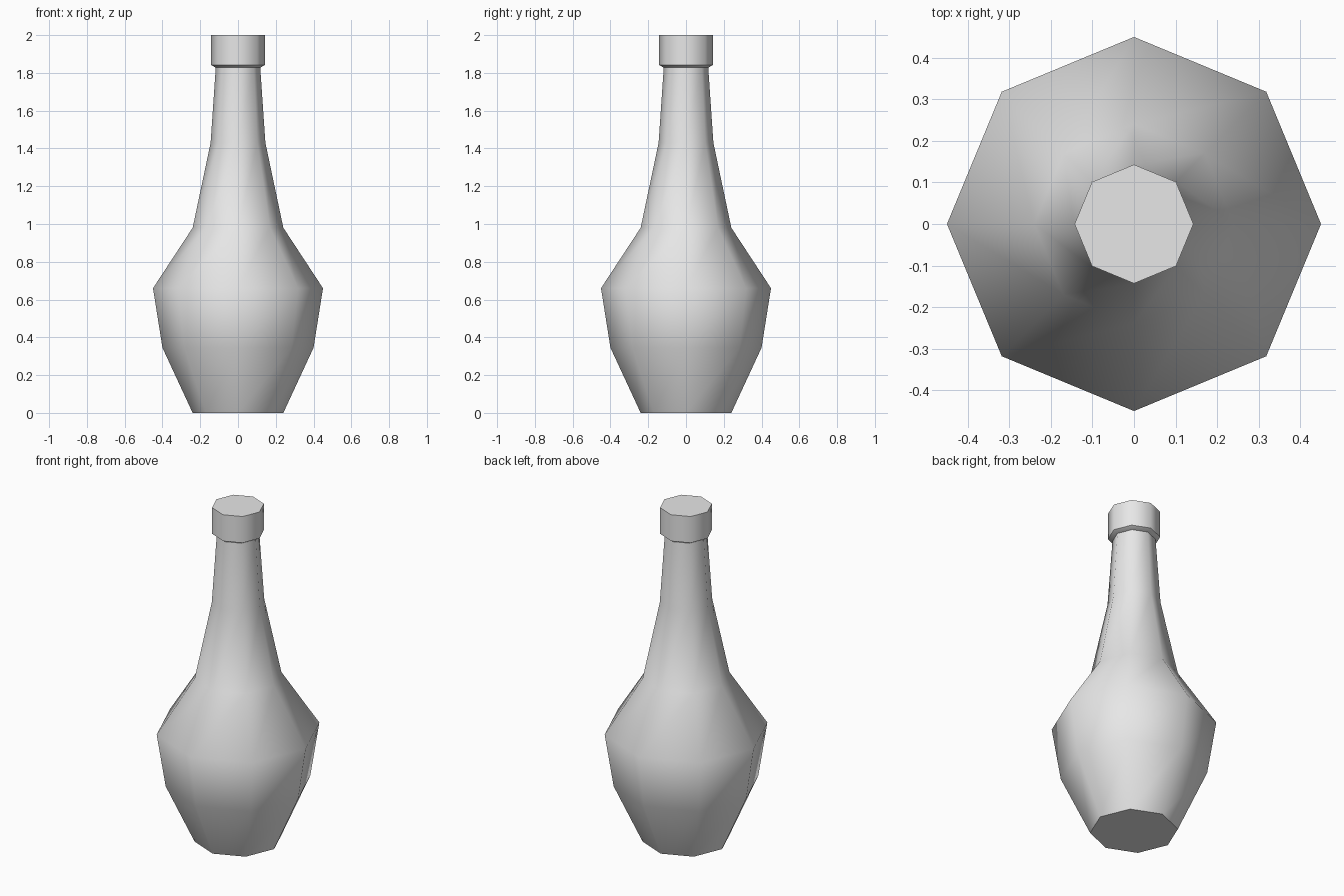
import bpy, bmesh, math

cube = bpy.data.objects.get("Cube")
if cube:
    bpy.data.objects.remove(cube, do_unlink=True)

SIDES = 8

grey = bpy.data.materials.new("plain_grey")
grey.use_nodes = True
colour = (0.8, 0.8, 0.8, 1)
grey.diffuse_color = colour
grey.node_tree.nodes["Principled BSDF"].inputs["Base Color"].default_value = colour


def lathe(name, profile):
    """Closed eight-sided solid from (radius, height) pairs, bottom to top."""
    bm = bmesh.new()
    rings = []
    for r, z in profile:
        angles = [math.tau * i / SIDES for i in range(SIDES)]
        rings.append([bm.verts.new((r * math.cos(a), r * math.sin(a), z)) for a in angles])
    for low, high in zip(rings, rings[1:]):
        for i in range(SIDES):
            j = (i + 1) % SIDES
            bm.faces.new((low[i], low[j], high[j], high[i]))
    bm.faces.new(rings[0][::-1])
    bm.faces.new(rings[-1])
    mesh = bpy.data.meshes.new(name)
    bm.to_mesh(mesh)
    bm.free()
    mesh.materials.append(grey)
    obj = bpy.data.objects.new(name, mesh)
    bpy.context.collection.objects.link(obj)
    bpy.ops.object.select_all(action="DESELECT")
    obj.select_set(True)
    bpy.context.view_layer.objects.active = obj
    bpy.ops.object.shade_smooth_by_angle(angle=math.radians(55))
    return obj


# Bulbous body running up into the neck
lathe("bottle_body", [(0.24, 0), (0.40, 0.345), (0.45, 0.66), (0.24, 0.98),
                      (0.145, 1.43), (0.117, 1.84)])

# Collar at the mouth, with a slightly chamfered underside
lathe("bottle_collar", [(0.118, 1.828), (0.143, 1.842), (0.143, 2.0)])
